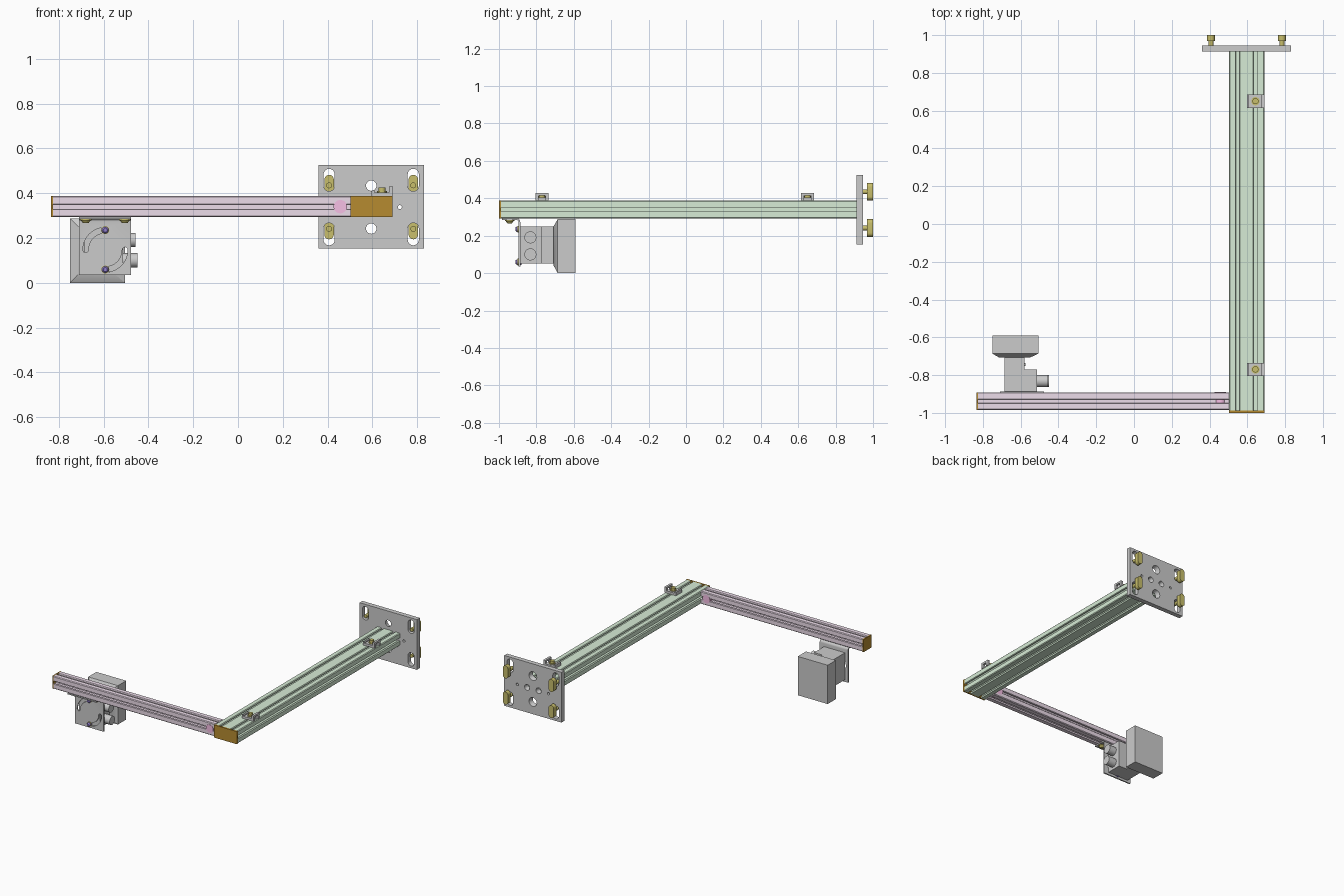
import bpy, bmesh
from math import sin, cos, pi, radians

if "Cube" in bpy.data.objects:
    bpy.data.objects.remove(bpy.data.objects["Cube"])


def material(name, rgb):
    m = bpy.data.materials.new(name)
    m.diffuse_color = (*rgb, 1)
    m.use_nodes = True
    m.node_tree.nodes["Principled BSDF"].inputs["Base Color"].default_value = m.diffuse_color
    return m


GREEN = material("green", (0.68, 0.84, 0.67))
LILAC = material("lilac", (0.84, 0.72, 0.82))
PINK = material("pink", (0.92, 0.52, 0.78))
BROWN = material("brown", (0.47, 0.26, 0.03))
GOLD = material("gold", (0.58, 0.52, 0.15))
PURPLE = material("purple", (0.3, 0.22, 0.65))


# Profiles: lists of 2D points
def rect(u0, u1, v0, v1):
    return [(u0, v0), (u1, v0), (u1, v1), (u0, v1)]


def arc(u, v, r, a0, a1, n=10):
    return [(u + r * cos(radians(a0 + (a1 - a0) * i / n)),
             v + r * sin(radians(a0 + (a1 - a0) * i / n))) for i in range(n + 1)]


def circle(u, v, r, n=28):
    return arc(u, v, r, 0, 360, n)[:-1]


def stadium(u, v, hw, hh):
    return arc(u, v + hh - hw, hw, 0, 180) + arc(u, v - hh + hw, hw, 180, 360)


def arc_slot(u, v, r, w, a0, a1):
    e0, e1 = arc(u, v, r, a0, a1, 1)
    return (arc(u, v, r + w, a0, a1, 14) + arc(*e1, w, a1, a1 + 180, 8)[1:-1]
            + arc(u, v, r - w, a1, a0, 14) + arc(*e0, w, a0 + 180, a0 + 360, 8)[1:-1])


def t_slot_outline(u0, v0, cols, s=0.094):
    # Outline of an aluminium rail: one T-slot per module on every side
    slot = [(-.012, 0), (-.010, .003), (-.010, .011), (-.022, .011), (-.022, .016), (-.010, .028)]
    slot += [(-a, d) for a, d in reversed(slot)]
    w, c, pts = cols * s, 0.005, []
    sides = [((0, 0), (1, 0), cols), ((w, 0), (0, 1), 1),
             ((w, s), (-1, 0), cols), ((0, s), (0, -1), 1)]
    for (x, y), (dx, dy), count in sides:
        spots = [(c, 0)]
        for k in range(count):
            spots += [(s * (k + .5) + a, d) for a, d in slot]
        spots.append((s * count - c, 0))
        pts += [(u0 + x + dx * a - dy * d, v0 + y + dy * a + dx * d) for a, d in spots]
    return pts


# Lofted solids along an axis; each part is (start outline, start, end outline or None, end)
def loft(name, axis, parts, mat=None):
    bm = bmesh.new()
    place = {"x": lambda a, u, v: (a, u, v), "y": lambda a, u, v: (u, a, v),
             "z": lambda a, u, v: (u, v, a)}[axis]
    for p0, a, p1, b in parts:
        lo = [bm.verts.new(place(a, *p)) for p in p0]
        hi = [bm.verts.new(place(b, *p)) for p in (p1 or p0)]
        bm.faces.new(lo)
        bm.faces.new(hi[::-1])
        for i in range(len(lo)):
            j = (i + 1) % len(lo)
            bm.faces.new((lo[i], hi[i], hi[j], lo[j]))
    bmesh.ops.recalc_face_normals(bm, faces=bm.faces)
    me = bpy.data.meshes.new(name)
    bm.to_mesh(me)
    bm.free()
    ob = bpy.data.objects.new(name, me)
    bpy.context.collection.objects.link(ob)
    if mat:
        me.materials.append(mat)
    return ob


def cut(ob, cutter):
    cutter.hide_render = True
    mod = ob.modifiers.new("holes", "BOOLEAN")
    mod.operation, mod.solver, mod.object = "DIFFERENCE", "EXACT", cutter
    bpy.context.view_layer.update()
    deps = bpy.context.evaluated_depsgraph_get()
    me = bpy.data.meshes.new_from_object(ob.evaluated_get(deps))
    ob.modifiers.clear()
    ob.data = me
    bpy.data.objects.remove(cutter)


# Rails and end caps
loft("long_rail", "y", [(t_slot_outline(.502, .293, 2), -.988, None, .912)], GREEN)
loft("long_rail_cap", "y", [(rect(.502, .690, .293, .387), -1, None, -.988)], BROWN)
loft("cross_rail", "x", [(t_slot_outline(-.985, .293, 1), -.826, None, .502)], LILAC)
loft("cross_rail_cap", "x", [(rect(-.985, -.891, .293, .387), -.835, None, -.826)], BROWN)
loft("rail_connector", "y", [(circle(.457, .34, .03), -.986, None, -.89)], PINK)

# Wall plate with slots and countersunk holes
CX, CZ = .595, .338
plate = loft("wall_plate", "y", [(rect(.36, .83, .152, .525), .912, None, .946)])
holes = []
for sx in (-1, 1):
    for sz in (-1, 1):
        holes.append((stadium(CX + sx * .188, CZ + sz * .121, .025, .05), .9, None, .96))
    holes.append((circle(CX + sx * .128, CZ, .009), .9, None, .96))
    holes.append((circle(CX + sx * .047, CZ, .012), .9, circle(CX + sx * .047, CZ, .024), .96))
for sz in (-1, 1):
    holes.append((circle(CX, CZ + sz * .096, .020), .9, circle(CX, CZ + sz * .096, .036), .96))
cut(plate, loft("plate_cutter", "y", holes))

# Hammer-head wall bolts
for sx in (-1, 1):
    for sz in (-1, 1):
        x, z = CX + sx * .188, CZ + sz * .097
        loft("wall_bolt", "y", [(circle(x, z, .013), .915, None, .972),
                                (stadium(x, z, .021, .047), .968, None, 1.0)], GOLD)

# Cable clips on the long rail
for y in (.65, -.77):
    clip = loft("cable_clip", "z", [(rect(.597, .675, y - .035, y + .035), .387, None, .404),
                                    (rect(.597, .609, y - .035, y + .035), .404, None, .412)])
    wall = [(y - .035, .387), (y - .018, .387), (y - .018, .415), (y + .018, .415),
            (y + .018, .387), (y + .035, .387), (y + .035, .429), (y - .035, .429)]
    loft("clip_wall", "x", [(wall, .675, None, .692)])
    loft("clip_bolt", "z", [(circle(.643, y, .022), .404, None, .41),
                            (circle(.643, y, .016), .41, None, .426)], GOLD)

# Angle bracket with two curved adjustment slots
outer = [(-.985, .293), (-.985, .284)] + arc(-.906, .274, .010, 90, 0, 5)
outer += [(-.896, .034), (-.886, .034)] + arc(-.906, .273, .020, 0, 90, 6)
bracket = loft("angle_bracket", "x", [(outer, -.71, None, -.477)])
AX, AZ, AR = -.593, .147, .088
cut(bracket, loft("bracket_cutter", "y", [
    (arc_slot(AX, AZ, AR, .012, a, a + 90), -.92, None, -.87) for a in (90, 270)]))
for x in (-.68, -.506):
    loft("bracket_bolt", "z", [(circle(x, -.943, .025), .278, None, .284),
                               (circle(x, -.943, .012), .266, circle(x, -.943, .021), .278)], GOLD)
for sz in (-1, 1):
    z = AZ + sz * AR
    loft("adjust_bolt", "y", [(circle(AX, z, .009), -.912, circle(AX, z, .015), -.904),
                              (circle(AX, z, .015), -.904, None, -.88)], PURPLE)
    loft("adjust_washer", "y", [(circle(AX, z, .018), -.900, None, -.896)], GOLD)

# Sensor: neck, side block, flared head, plugs and screws
loft("sensor_neck", "y", [(rect(-.685, -.58, .05, .25), -.886, None, -.704)])
loft("sensor_side_block", "y", [(rect(-.58, -.513, .05, .25), -.886, None, -.77)])
head = rect(-.75, -.505, 0, .288)
loft("sensor_flare", "y", [(rect(-.712, -.553, .04, .25), -.708, head, -.686)])
loft("sensor_head", "y", [(head, -.686, None, -.59)])
for z, end in ((.191, -.457), (.1, -.45)):
    loft("sensor_plug", "x", [(circle(-.832, z, .032), -.513, None, end)])
for z in (.068, .232):
    loft("sensor_screw", "x", [(circle(-.745, z, .008), -.58, None, -.575)])

# Smooth the round parts, keep hard edges
bpy.ops.object.select_all(action="SELECT")
bpy.context.view_layer.objects.active = plate
bpy.ops.object.shade_smooth_by_angle(angle=radians(30))
